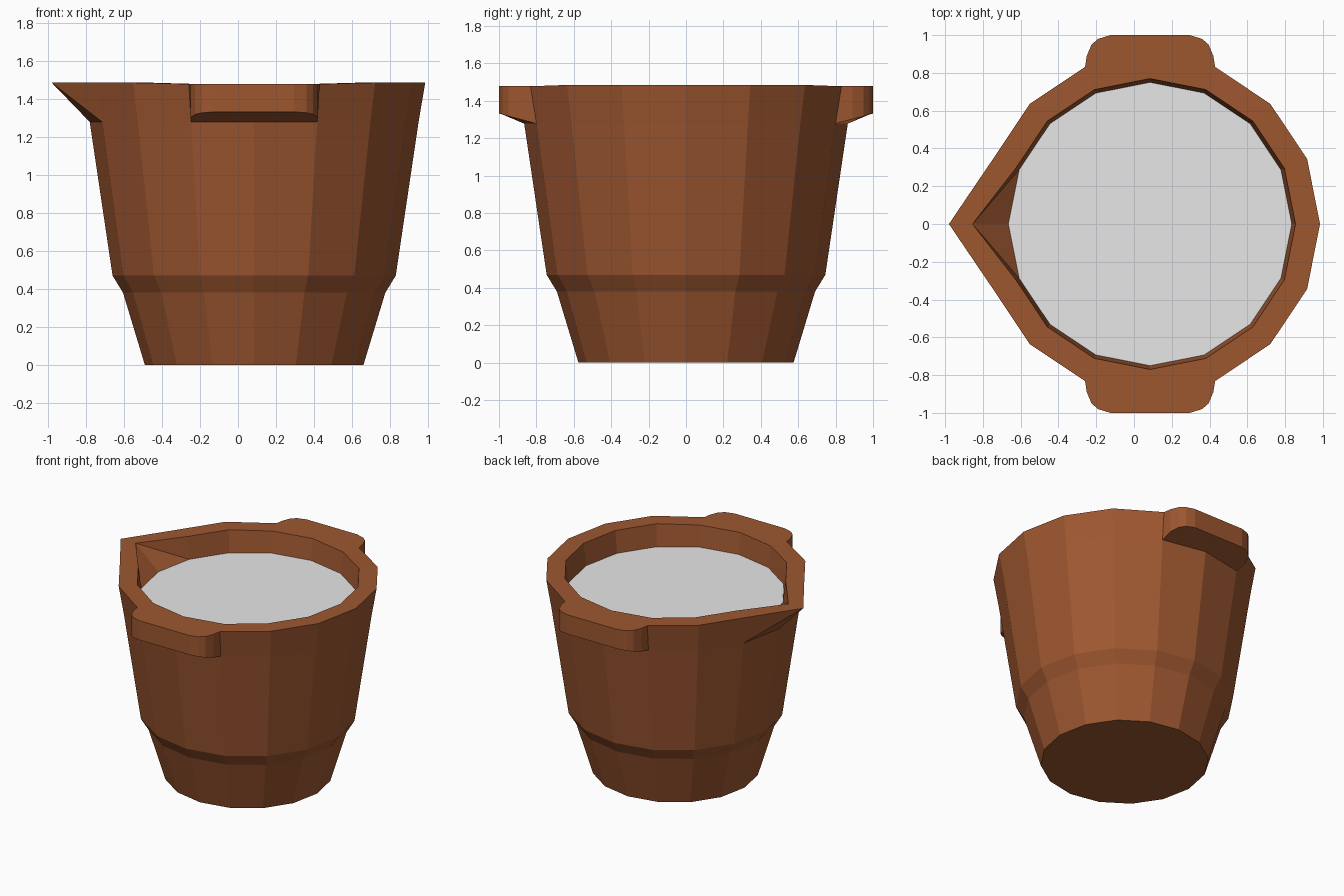
import bpy, bmesh, math

SIDES = 16
CX = 0.085        # the round body is off centre because of the spout
RIM_Z, LEDGE_Z, LIQUID_Z = 1.485, 1.278, 1.32

cube = bpy.data.objects.get("Cube")
if cube:
    bpy.data.objects.remove(cube, do_unlink=True)


def material(name, rgb):
    mat = bpy.data.materials.new(name)
    mat.use_nodes = True
    mat.diffuse_color = (*rgb, 1)
    bsdf = next(n for n in mat.node_tree.nodes if n.type == 'BSDF_PRINCIPLED')
    bsdf.inputs["Base Color"].default_value = (*rgb, 1)
    return mat


def ring(bm, radius, z):
    step = math.tau / SIDES
    return [bm.verts.new((CX + radius * math.cos(i * step), radius * math.sin(i * step), z))
            for i in range(SIDES)]


def finish(bm, name, mat):
    bmesh.ops.recalc_face_normals(bm, faces=bm.faces[:])
    mesh = bpy.data.meshes.new(name)
    bm.to_mesh(mesh)
    bm.free()
    mesh.materials.append(mat)
    bpy.context.collection.objects.link(bpy.data.objects.new(name, mesh))


def add_handle(bm, low, high, quarter):
    """Lug that grows out of the two wall panels around one quarter vertex."""
    a, mid, b = quarter - 1, quarter, quarter + 1
    side = 1 if high[mid].co.y > 0 else -1
    half = [(0.335, 0.89), (0.31, 0.95), (0.275, 0.98), (0.21, 1.0)]
    outline = half + [(-x, y) for x, y in reversed(half)]
    if side < 0:
        outline.reverse()
    top = [bm.verts.new((CX + x, side * y, high[mid].co.z)) for x, y in outline]
    under = [bm.verts.new((CX + x, side * y, LEDGE_Z + 0.27 * (y - 0.8))) for x, y in outline]
    top = [high[a]] + top + [high[b]]
    under = [low[a]] + under + [low[b]]
    for i in range(len(top) - 1):
        bm.faces.new((under[i], under[i + 1], top[i + 1], top[i]))
    bm.faces.new(top + [high[mid]])
    bm.faces.new(under + [low[mid]])


# Pot body: rings from the foot to the rim, then down the inside
bm = bmesh.new()
profile = [(0.575, 0), (0.69, 0.38), (0.745, 0.47), (0.865, LEDGE_Z),
           (0.9, RIM_Z), (0.77, RIM_Z), (0.75, LIQUID_Z)]
rings = [ring(bm, r, z) for r, z in profile]
ledge, rim, mouth = rings[3:6]
spout = SIDES // 2
quarters = (SIDES // 4, 3 * SIDES // 4)

# Pull the spout tip out and dip the rim slightly at the handles
rim[spout].co.x = -0.98
mouth[spout].co.x = -0.855
for q in quarters:
    for i in (q - 1, q, q + 1):
        rim[i].co.z = mouth[i].co.z = RIM_Z - 0.007

for k, (lower, upper) in enumerate(zip(rings, rings[1:])):
    for i in range(SIDES):
        j = (i + 1) % SIDES
        if lower is ledge and any(i in (q - 1, q) for q in quarters):
            continue
        if spout in (i, j) and k in (3, 5):
            # Creased spout panels, folded from the tip to the neighbouring wall
            near = i if j == spout else j
            wall, tips = (lower, upper) if k == 3 else (upper, lower)
            bm.faces.new((wall[near], wall[spout], tips[spout]))
            bm.faces.new((wall[near], tips[spout], tips[near]))
        else:
            bm.faces.new((lower[i], lower[j], upper[j], upper[i]))

for q in quarters:
    add_handle(bm, ledge, rim, q)
bm.faces.new(rings[0])
finish(bm, "pot_body", material("brown clay", (0.34, 0.095, 0.03)))

# Liquid surface
bm = bmesh.new()
bm.faces.new(ring(bm, 0.75, LIQUID_Z))
finish(bm, "liquid_surface", material("pale grey", (0.8, 0.8, 0.8)))
